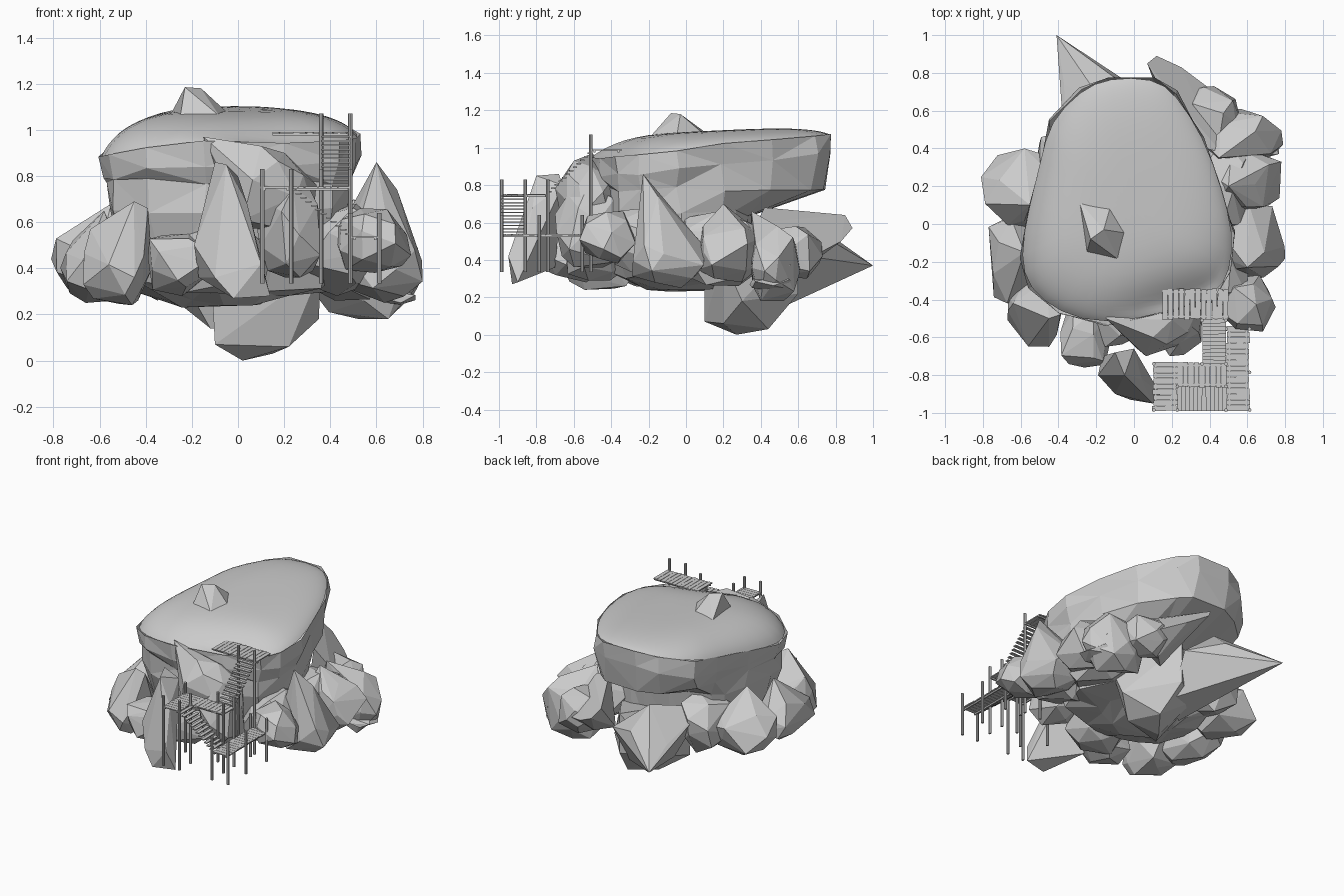
import bpy, bmesh, math, random
from mathutils import Vector

if "Cube" in bpy.data.objects:
    bpy.data.objects.remove(bpy.data.objects["Cube"])

def make(name, bm, smooth=False):
    bmesh.ops.recalc_face_normals(bm, faces=bm.faces)
    me = bpy.data.meshes.new(name)
    bm.to_mesh(me)
    bm.free()
    for p in me.polygons:
        p.use_smooth = smooth
    ob = bpy.data.objects.new(name, me)
    bpy.context.collection.objects.link(ob)
    return ob

def hull(name, pts):
    bm = bmesh.new()
    for p in pts:
        bm.verts.new(p)
    r = bmesh.ops.convex_hull(bm, input=bm.verts)
    dead = {v for v in r["geom_interior"] + r["geom_unused"] if isinstance(v, bmesh.types.BMVert)}
    bmesh.ops.delete(bm, geom=list(dead), context='VERTS')
    return make(name, bm)

def rock(name, lo, hi, seed, extra=(), n=20):
    """Faceted boulder: hull of jittered sphere points fitted to a box, plus spike points."""
    rnd = random.Random(seed)
    pts = []
    for i in range(n):
        z = 1 - 2 * (i + .5) / n
        a = i * 2.39996 + rnd.uniform(-.4, .4)
        r = math.sqrt(1 - z * z)
        v = Vector((r * math.cos(a), r * math.sin(a), z))
        pts.append(Vector([math.copysign(abs(c) ** .85, c) for c in v]) * rnd.uniform(.85, 1.1))
    mn = [min(p[k] for p in pts) for k in range(3)]
    mx = [max(p[k] for p in pts) for k in range(3)]
    pts = [[lo[k] + (p[k] - mn[k]) / (mx[k] - mn[k]) * (hi[k] - lo[k]) for k in range(3)] for p in pts]
    return hull(name, pts + list(extra))

def loft(bm, rings):
    vs = [[bm.verts.new(p) for p in r] for r in rings]
    n = len(vs[0])
    for a, b in zip(vs, vs[1:]):
        for i in range(n):
            j = (i + 1) % n
            bm.faces.new((a[i], a[j], b[j], b[i]))
    return vs

# rim of the big rock (x, y, z)
rim = [(-.14, .775, 1.07), (.11, .775, 1.07), (.22, .69, 1.06), (.37, .46, 1.04), (.46, .2, 1.02),
       (.53, -.05, .98), (.51, -.25, .96), (.44, -.38, .95), (.2, -.46, .94), (-.15, -.54, .95),
       (-.4, -.47, .92), (-.56, -.34, .89), (-.605, -.18, .88), (-.56, .08, .92), (-.49, .34, .96),
       (-.45, .54, .99), (-.28, .71, 1.04)]
cx, cy = -.03, .1

# smooth plateau, sinking towards the front where the walkway arrives
bm = bmesh.new()
rings = []
for s in (1, .97, .92, .84, .7, .5, .25):
    ring = []
    for x, y, z in rim:
        px, py = cx + (x - cx) * s, cy + (y - cy) * s
        top = 1.085 + .045 * py
        zz = z + (top - z) * (1 - s ** 4) ** .8
        dip = .11 * math.exp(-((px - .32) / .22) ** 2 - ((py + .45) / .14) ** 2)
        ring.append((px, py, max(z - .01, zz - dip)))
    rings.append(ring)
vs = loft(bm, rings)
bm.faces.new(vs[-1])
cap = make("plateau_top", bm, True)
sub = cap.modifiers.new("round", 'SUBSURF')
sub.levels = sub.render_levels = 1
sub.boundary_smooth = 'PRESERVE_CORNERS'

# faceted main rock with overhanging back
rnd = random.Random(4)
bm = bmesh.new()
def level(s, drop, zf, ymax, jit):
    out = []
    for x, y, z in rim:
        yy = cy + (y - cy) * s
        if yy > .2:
            yy = .2 + (yy - .2) * (ymax - .2) / .58
        out.append((cx + (x - cx) * s + rnd.uniform(-jit, jit), yy + rnd.uniform(-jit, jit),
                    (z - drop if drop else zf) + rnd.uniform(-jit, jit)))
    return out
vs = loft(bm, [[(x, y, z + .003) for x, y, z in rim],
               level(.985, .1, 0, .8, .016),
               level(.955, 0, .78, .78, .016),
               level(.94, 0, .65, .38, .016),
               level(.8, 0, .33, .34, .03),
               level(.45, 0, .26, .26, .03)])
bm.faces.new(vs[-1])
bmesh.ops.triangulate(bm, faces=bm.faces)
make("main_rock", bm)

# small knob on the plateau
hull("summit_knob", [(-.29, .12, 1.07), (-.12, .11, 1.06), (-.03, -.05, 1.06), (-.08, -.19, 1.06),
                     (-.25, -.15, 1.06), (-.23, -.08, 1.185), (-.16, -.03, 1.18)])

# keel and rear spike
hull("keel_rock", [(.02, .27, 0), (.15, .44, .03), (-.1, .1, .07), (.22, .2, .06), (.35, .3, .18),
                   (.36, .2, .4), (-.1, .47, .2), (-.12, .1, .45), (.1, .6, .22), (.1, .6, .5)])
hull("rear_spike", [(-.41, 1.0, .37), (-.37, .74, .46), (-.33, .69, .36), (-.11, .78, .5), (.1, .5, .14),
                    (-.12, .3, .14), (-.36, .3, .56), (-.15, .62, .64), (.12, .65, .42)])
hull("rear_wedge", [(.07, .85, .64), (.12, .89, .57), (.25, .83, .5), (.45, .68, .42),
                    (.3, .42, .68), (.46, .38, .6), (.2, .5, .34), (.3, .6, .33)])

# boulders around the base: lower corner, upper corner, spike points
right_rocks = [
    ("rear_right_small", (.25, .42, .3), (.56, .73, .58)),
    ("rear_right_boulder", (.32, .34, .18), (.78, .61, .58), (.79, .42, .34), (.45, .35, .66)),
    ("right_boulder", (.38, .06, .28), (.78, .42, .6), (.5, .2, .7)),
    ("right_spire", (.42, -.29, .25), (.8, .1, .56), (.6, -.23, .86), (.69, -.15, .74), (.5, -.1, .68)),
    ("right_front_boulder", (.42, -.57, .38), (.75, -.27, .66)),
    ("right_inner_rock", (.25, -.42, .28), (.62, .0, .68)),
    ("right_inner_rear_rock", (.25, -.05, .26), (.62, .45, .66))]
left_rocks = [
    ("left_boulder", (-.81, -.02, .27), (-.42, .4, .58), (-.55, .1, .68)),
    ("left_rear_boulder", (-.53, .1, .26), (-.2, .5, .66)),
    ("left_mid_boulder", (-.77, -.42, .25), (-.48, .06, .53), (-.58, -.15, .65)),
    ("left_front_spire", (-.67, -.65, .24), (-.37, -.27, .52), (-.45, -.5, .69), (-.39, -.48, .66), (-.64, -.42, .57)),
    ("front_left_boulder", (-.39, -.76, .28), (-.13, -.45, .55)),
    ("front_inner_rock", (-.3, -.65, .29), (.15, -.3, .6)),
    ("front_upper_rock", (-.05, -.7, .56), (.34, -.33, .9), (-.15, -.5, .97), (.1, -.6, .93)),
    ("front_right_rock", (.08, -.7, .36), (.36, -.3, .8))]
for group in (right_rocks, left_rocks):
    for i, (name, lo, hi, *extra) in enumerate(group):
        rock(name, lo, hi, i + (5 if group is right_rocks else 11), extra)
hull("front_slab", [(-.19, -.8, .5), (-.17, -.7, .36), (-.1, -.68, .86), (-.05, -.8, .85), (.0, -.66, .8),
                    (.04, -.82, .68), (.1, -.95, .42), (.14, -.9, .28), (-.1, -.9, .36), (-.02, -.93, .27)])
# layered ledge on the rear right flank
for i in range(3):
    rock("strata_ledge", (.55 - .03 * i, .34 + .04 * i, .24 + .08 * i), (.77 - .02 * i, .56, .31 + .08 * i), 20 + i, n=14)

def add_box(bm, c, size, tilt=0):
    r = bmesh.ops.create_cube(bm, size=1)
    for v in r["verts"]:
        x, y, z = (v.co[k] * size[k] for k in range(3))
        v.co = (c[0] + x * math.cos(tilt) - y * math.sin(tilt),
                c[1] + x * math.sin(tilt) + y * math.cos(tilt), c[2] + z)

def deck(name, x0, x1, y0, y1, z, along):
    """Uneven planks stacked along axis 'along', resting on two beams."""
    bm = bmesh.new()
    flip = (lambda a, b: (a, b)) if along == 'x' else (lambda a, b: (b, a))
    a0, a1, b0, b1 = (x0, x1, y0, y1) if along == 'x' else (y0, y1, x0, x1)
    n = round((a1 - a0) / .03)
    w = (a1 - a0) / n
    for i in range(n):
        c = flip(a0 + (i + .5) * w, (b0 + b1) / 2 + rnd.uniform(-.004, .004))
        add_box(bm, (*c, z), (*flip(w * .92, b1 - b0), .007), rnd.uniform(-.02, .02))
    for b in (b0 + .015, b1 - .015):
        add_box(bm, (*flip((a0 + a1) / 2, b), z - .008), (*flip(a1 - a0, .01), .01))
    make(name, bm)

def flight(name, p0, p1, width, n=12):
    """Open treads rising from p0 to p1."""
    bm = bmesh.new()
    p0, p1 = Vector(p0), Vector(p1)
    alongx = abs(p1.x - p0.x) > abs(p1.y - p0.y)
    run = (p1 - p0).xy.length / n * 1.1
    for i in range(n):
        size = (run, width, .007) if alongx else (width, run, .007)
        add_box(bm, p0.lerp(p1, (i + .5) / n), size, rnd.uniform(-.03, .03))
    make(name, bm)

# wooden walkway
deck("lower_deck", .49, .61, -.99, -.54, .535, 'y')
deck("middle_deck_left", .10, .23, -.99, -.73, .75, 'y')
deck("middle_deck_right", .23, .49, -.865, -.735, .75, 'x')
deck("upper_deck", .15, .50, -.505, -.345, .988, 'x')
flight("lower_stairs", (.49, -.925, .54), (.23, -.925, .75), .13)
flight("upper_stairs", (.425, -.74, .755), (.425, -.505, .98), .125)

# posts, grouped by top height
posts = {.83: [(.105, -.985), (.23, -.985), (.105, -.74), (.23, -.86), (.36, -.74), (.487, -.74), (.487, -.86)],
         1.07: [(.36, -.51), (.487, -.51)],
         .64: [(.487, -.985), (.612, -.985), (.612, -.785), (.612, -.555), (.487, -.555)]}
for top, spots in posts.items():
    for x, y in spots:
        bpy.ops.mesh.primitive_cylinder_add(vertices=8, radius=.0095, depth=top - .335, location=(x, y, (top + .335) / 2))
        bpy.context.object.name = "walkway_post"
